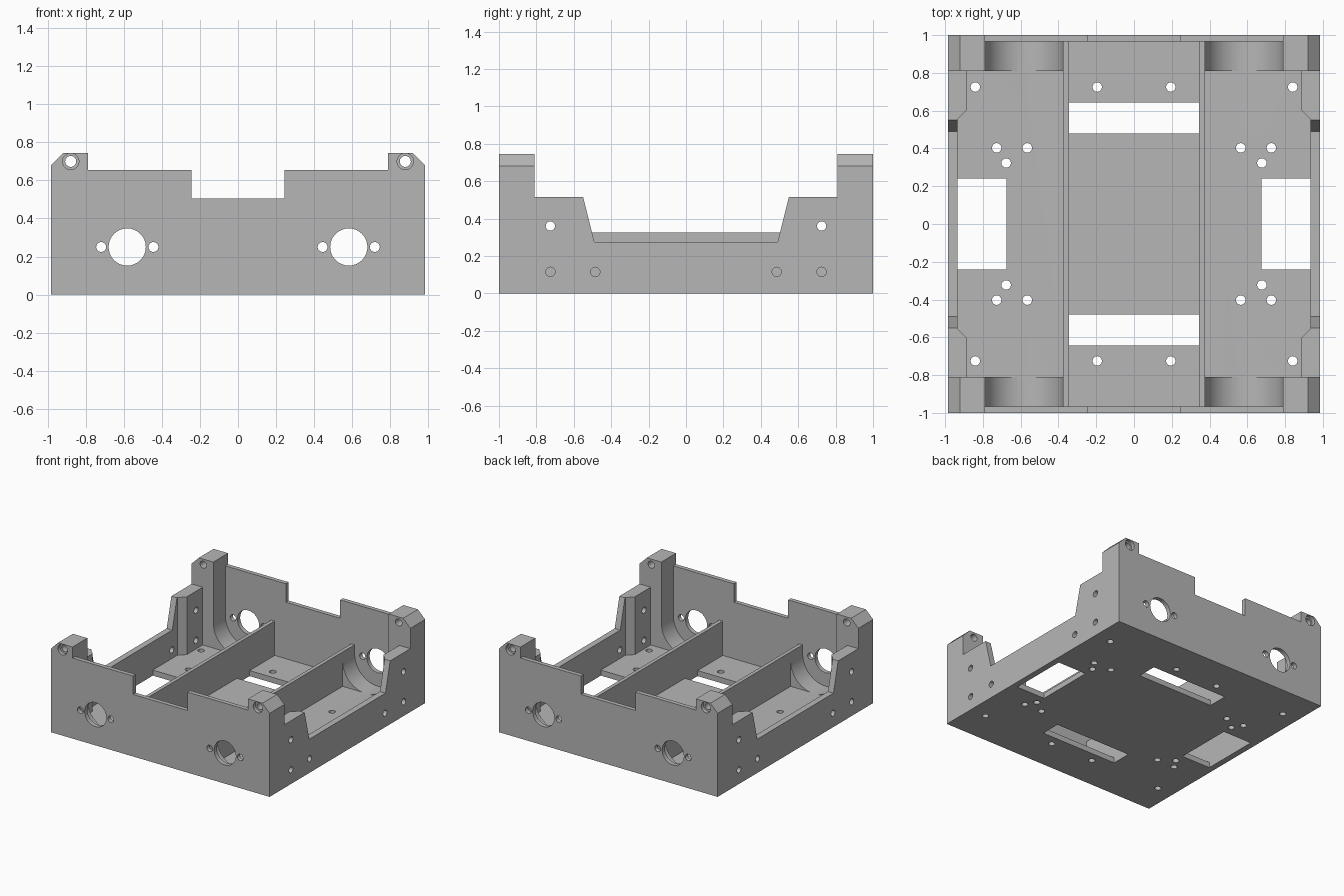
import bpy, bmesh
from math import cos, sin, pi

if "Cube" in bpy.data.objects:
    bpy.data.objects.remove(bpy.data.objects["Cube"])

grey = bpy.data.materials.new("plain_grey")
grey.use_nodes = True
colour = (0.47, 0.47, 0.47, 1)
grey.diffuse_color = colour
grey.node_tree.nodes["Principled BSDF"].inputs["Base Color"].default_value = colour

FLOOR, RIB, HIGH = 0.045, 0.325, 1.0


def prism(name, outline, axis, lo, hi):
    """Extrude a 2D outline along x, y or z."""
    def place(a, b, t):
        return {"x": (t, a, b), "y": (a, t, b), "z": (a, b, t)}[axis]
    bm = bmesh.new()
    ends = [[bm.verts.new(place(a, b, t)) for a, b in outline] for t in (lo, hi)]
    n = len(outline)
    for ring in ends:
        bm.faces.new(ring)
    for i in range(n):
        j = (i + 1) % n
        bm.faces.new((ends[0][i], ends[0][j], ends[1][j], ends[1][i]))
    bmesh.ops.recalc_face_normals(bm, faces=bm.faces)
    mesh = bpy.data.meshes.new(name)
    bm.to_mesh(mesh)
    bm.free()
    mesh.materials.append(grey)
    ob = bpy.data.objects.new(name, mesh)
    bpy.context.scene.collection.objects.link(ob)
    return ob


def rect(a0, a1, b0, b1):
    return [(a0, b0), (a1, b0), (a1, b1), (a0, b1)]


def arc(a, b, r, start=0.0, sweep=2 * pi, steps=32, closed=True):
    count = steps if closed else steps + 1
    return [(a + r * cos(start + sweep * i / steps),
             b + r * sin(start + sweep * i / steps)) for i in range(count)]


def mirrored(half):
    """Complete an outline that is symmetric about its first axis."""
    return half + [(-a, b) for a, b in reversed(half)]


def flip(outline, s):
    return [(a * s, b) for a, b in outline]


# Solid body with the end panel silhouette: notch, shoulders, chamfered posts
body = prism("chassis_tray", mirrored([
    (0.245, 0.505), (0.245, 0.655), (0.79, 0.655), (0.79, 0.745),
    (0.92, 0.745), (0.985, 0.68), (0.985, 0)]), "y", -1, 1)
bpy.context.view_layer.objects.active = body
body.select_set(True)


def cut(outline, axis, lo, hi):
    cutter = prism("cutter", outline, axis, min(lo, hi), max(lo, hi))
    cutter.hide_render = True
    mod = body.modifiers.new("cut", "BOOLEAN")
    mod.operation = "DIFFERENCE"
    mod.solver = "EXACT"
    mod.object = cutter
    bpy.ops.object.modifier_apply(modifier=mod.name)
    bpy.data.objects.remove(cutter)


def hole(a, b, r, axis, lo, hi):
    cut(arc(a, b, r), axis, lo, hi)


# Central channel, then clear everything above the two long ribs
cut(rect(-0.345, 0.345, -0.965, 0.965), "z", FLOOR, HIGH)
cut(rect(-0.38, 0.38, -0.965, 0.965), "z", RIB, HIGH)

# Floor windows in the central channel
for s in (-1, 1):
    cut(rect(-0.345, 0.345, s * 0.56 - 0.082, s * 0.56 + 0.082), "z", -0.1, 0.1)

bay = [(0.375, -0.81), (0.885, -0.81), (0.885, -0.605), (0.935, -0.555),
       (0.935, 0.555), (0.885, 0.605), (0.885, 0.81), (0.375, 0.81)]
side_dip = mirrored([(0.49, 0.275), (0.55, 0.515), (0.81, 0.515), (0.81, HIGH)])
cradle = arc(0.5825, 0.25, 0.2075, pi, pi, 40, False) + [(0.79, HIGH), (0.375, HIGH)]

for s in (-1, 1):
    # Side bay with thickened wall pads, and the lowered side wall
    cut(flip(bay, s), "z", FLOOR, HIGH)
    cut(side_dip, "x", s * 0.7, s * 1.1)
    # Round motor cradles at both ends
    for e in (-1, 1):
        cut(flip(cradle, s), "y", e * 0.809, e * 0.965)
    # Floor window
    cut(flip(rect(0.675, 0.935, -0.24, 0.24), s), "z", -0.1, 0.1)
    # Shaft, motor screw and post holes through both end panels
    for x, z, r in ((0.583, 0.25, 0.098), (0.445, 0.25, 0.026),
                    (0.72, 0.25, 0.026), (0.88, 0.7, 0.029)):
        hole(s * x, z, r, "y", -1.1, 1.1)
    for e in (-1, 1):
        # Counterbores on the posts
        hole(s * 0.88, 0.7, 0.043, "y", e * 0.97, e * 1.1)
        # Side wall screw holes
        for y, z in ((0.725, 0.36), (0.725, 0.115), (0.485, 0.115)):
            hole(e * y, z, 0.025, "x", s * 0.8, s * 1.1)
        # Floor screw holes
        for x, y in ((0.84, 0.725), (0.195, 0.725), (0.727, 0.403),
                     (0.565, 0.403), (0.677, 0.323)):
            hole(s * x, e * y, 0.025, "z", -0.1, 0.1)

bpy.ops.object.shade_smooth_by_angle(angle=0.5)
